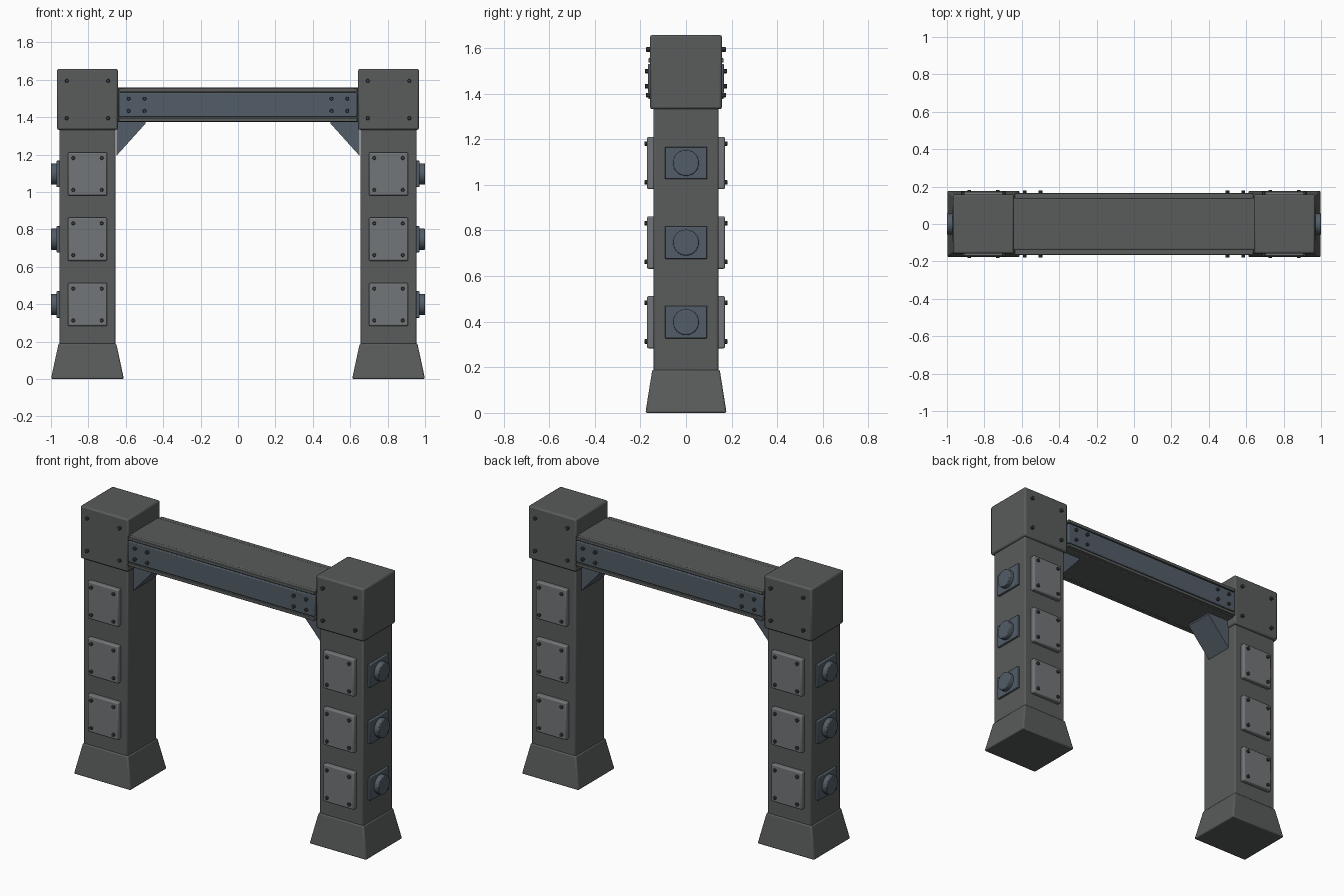
import bpy, bmesh
from math import radians
from mathutils import Matrix, Vector

if "Cube" in bpy.data.objects:
    bpy.data.objects.remove(bpy.data.objects["Cube"])


def material(name, rgb):
    m = bpy.data.materials.new(name)
    m.diffuse_color = (*rgb, 1)
    m.use_nodes = True
    m.node_tree.nodes["Principled BSDF"].inputs["Base Color"].default_value = m.diffuse_color
    return m


FRAME = material("dark_steel", (0.10, 0.106, 0.104))
PANEL = material("panel_steel", (0.17, 0.18, 0.19))
BLUE = material("blue_steel", (0.085, 0.11, 0.135))
BOLT = material("bolt_steel", (0.05, 0.055, 0.06))

CX = 0.805                      # pillar centre
LEVELS = (0.398, 0.747, 1.096)  # heights of panels and knobs


def add_box(bm, centre, size, top=(1, 1)):
    """Box, with the upper face optionally scaled to make a taper."""
    verts = bmesh.ops.create_cube(bm, size=1)["verts"]
    for v in verts:
        k = top if v.co.z > 0 else (1, 1)
        v.co = Vector((v.co.x * size[0] * k[0], v.co.y * size[1] * k[1],
                       v.co.z * size[2])) + Vector(centre)


def add_disc(bm, centre, radius, depth, axis, segments):
    turn = Matrix.Rotation(radians(90), 4, 'X' if axis == 'Y' else 'Y')
    bmesh.ops.create_cone(bm, cap_ends=True, segments=segments, radius1=radius,
                          radius2=radius, depth=depth,
                          matrix=Matrix.Translation(centre) @ turn)


def finish(name, bm, mat, bevel=0.0, mirror=(True, False), segments=2):
    bmesh.ops.recalc_face_normals(bm, faces=bm.faces)
    mesh = bpy.data.meshes.new(name)
    bm.to_mesh(mesh)
    bm.free()
    mesh.materials.append(mat)
    ob = bpy.data.objects.new(name, mesh)
    bpy.context.collection.objects.link(ob)
    bpy.context.view_layer.objects.active = ob
    ob.select_set(True)
    bpy.ops.object.shade_smooth_by_angle(angle=radians(30))
    ob.select_set(False)
    if bevel:
        b = ob.modifiers.new("bevel", 'BEVEL')
        b.width, b.segments = bevel, segments
        b.limit_method, b.angle_limit = 'ANGLE', radians(40)
    if any(mirror):
        m = ob.modifiers.new("mirror", 'MIRROR')
        m.use_axis = (*mirror, False)
        m.use_mirror_merge = False
    return ob


def box_part(name, mat, bevel, centre, size, mirror=(True, False), top=(1, 1)):
    bm = bmesh.new()
    add_box(bm, centre, size, top)
    finish(name, bm, mat, bevel, mirror)


# Pillars: flared foot, shaft and head block
box_part("pillar_foot", FRAME, 0.008, (CX, 0, 0.095), (0.39, 0.356, 0.19), top=(0.79, 0.83))
box_part("pillar_shaft", FRAME, 0.008, (CX, 0, 0.76), (0.30, 0.285, 1.20))
box_part("pillar_head", FRAME, 0.01, (CX, 0, 1.495), (0.326, 0.316, 0.326))

# Cross beam with a side rail front and back
box_part("cross_beam", FRAME, 0.008, (0, 0, 1.466), (1.34, 0.28, 0.182), (False, False))
box_part("beam_rail", BLUE, 0.005, (0, -0.148, 1.466), (1.276, 0.036, 0.13), (False, True))

# Raised strips along the beam edges
bm = bmesh.new()
for z in (1.546, 1.386):
    add_box(bm, (0, -0.15, z), (1.276, 0.03, 0.02))
finish("beam_flange", bm, FRAME, 0.003, (False, True))

# Corner gussets under the beam
bm = bmesh.new()
profile = ((0.65, 1.193), (0.65, 1.378), (0.495, 1.378), (0.495, 1.365))
face = bm.faces.new([bm.verts.new((x, -0.09, z)) for x, z in profile])
side = bmesh.ops.extrude_face_region(bm, geom=[face])["geom"]
bmesh.ops.translate(bm, vec=(0, 0.18, 0),
                    verts=[g for g in side if isinstance(g, bmesh.types.BMVert)])
finish("gusset", bm, BLUE)

# Panels on the front and back of the pillars
bm = bmesh.new()
for z in LEVELS:
    add_box(bm, (CX, -0.154, z), (0.21, 0.034, 0.23))
finish("pillar_panel", bm, PANEL, 0.007, (True, True))

# Knobs with square bases on the outer sides
bm = bmesh.new()
for z in LEVELS:
    add_box(bm, (0.959, 0, z), (0.022, 0.186, 0.142))
finish("knob_base", bm, BLUE, 0.004)
bm = bmesh.new()
for z in LEVELS:
    add_disc(bm, (0.98, 0, z), 0.057, 0.04, 'X', 24)
finish("knob", bm, BLUE, 0.005)


# Bolts in groups of four
def bolts(name, cx, dx, heights, dz, y):
    bm = bmesh.new()
    for z in heights:
        for sx in (-1, 1):
            for sz in (-1, 1):
                add_disc(bm, (cx + sx * dx, y, z + sz * dz), 0.01, 0.024, 'Y', 10)
    finish(name, bm, BOLT, 0.002, (True, True), 1)


bolts("panel_bolt", CX, 0.076, LEVELS, 0.085, -0.17)
bolts("head_bolt", CX, 0.111, (1.494,), 0.1, -0.163)
bolts("rail_bolt", 0.5425, 0.0425, (1.466,), 0.033, -0.168)
